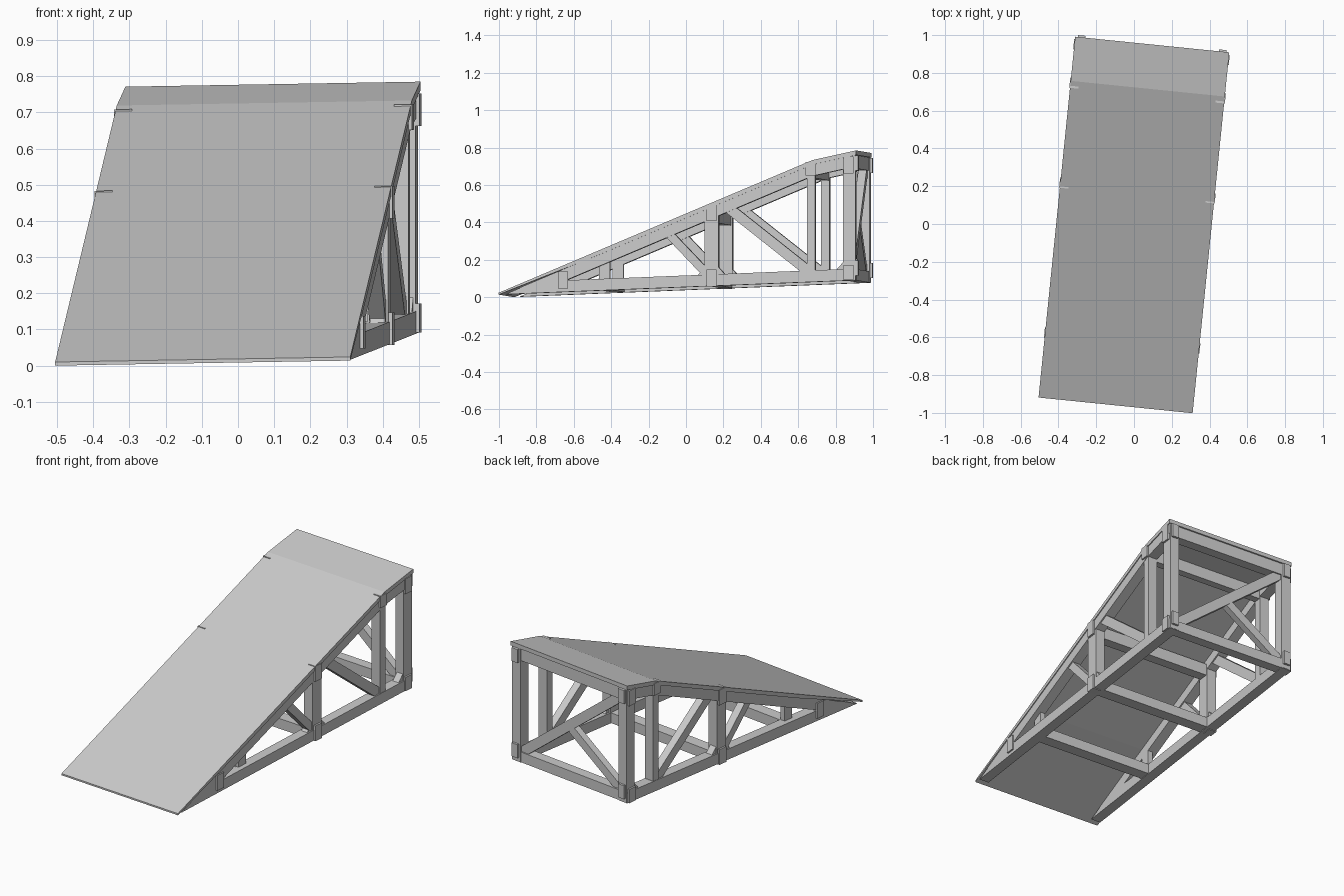
import bpy, bmesh, math
from mathutils import Vector

if "Cube" in bpy.data.objects:
    bpy.data.objects.remove(bpy.data.objects["Cube"])

YAW = math.radians(5.8)
ROLL = 0.017
TIP, KINK, BACK = -0.965, 0.72, 0.955
HW = 0.41            # half width of the deck
OUT, INN = 0.405, 0.345   # outer and inner faces of the side frames


def world(p):
    # ramp frame (u across, v along, z up) -> world
    u, v, z = p
    c, s = math.cos(YAW), math.sin(YAW)
    return Vector((c * u + s * v, -s * u + c * v, z + ROLL * u))


def zt(v):  # top surface of the deck
    if v <= KINK:
        return 0.017 + (v - TIP) * (0.726 - 0.017) / (KINK - TIP)
    return 0.726 + (v - KINK) * 0.052 / (BACK - KINK)


def zb(v):  # underside of the base rails
    return 0.046 + 0.04 * v


def prism(name, a, b):
    # solid between two matching outlines
    bm = bmesh.new()
    va = [bm.verts.new(world(p)) for p in a]
    vb = [bm.verts.new(world(p)) for p in b]
    n = len(a)
    bm.faces.new(va)
    bm.faces.new(vb[::-1])
    for i in range(n):
        j = (i + 1) % n
        bm.faces.new((va[j], va[i], vb[i], vb[j]))
    bmesh.ops.recalc_face_normals(bm, faces=bm.faces)
    me = bpy.data.meshes.new(name)
    bm.to_mesh(me)
    bm.free()
    ob = bpy.data.objects.new(name, me)
    bpy.context.collection.objects.link(ob)
    return ob


def side(name, profile, u0, u1):
    return prism(name, [(u0, v, z) for v, z in profile], [(u1, v, z) for v, z in profile])


def bar(name, a, b, width, depth, axis):
    # rectangular timber from a to b; depth is measured along axis
    a, b, n = Vector(a), Vector(b), Vector(axis)
    s = (b - a).cross(n).normalized() * width / 2
    n = n * depth / 2
    ring = [s + n, s - n, -s - n, -s + n]
    return prism(name, [a + r for r in ring], [b + r for r in ring])


def block(name, u, v, z):
    return side(name, [(v[0], z[0]), (v[1], z[0]), (v[1], z[1]), (v[0], z[1])], *u)


U, V = (1, 0, 0), (0, 1, 0)

# Deck panels
for i, (v0, v1) in enumerate([(TIP, -0.43), (-0.43, 0.19), (0.19, KINK), (KINK, BACK)]):
    lo0 = zt(v0) - (0.01 if i == 0 else 0.024)
    side(f"deck_panel_{i + 1}", [(v0, zt(v0)), (v1, zt(v1)), (v1, zt(v1) - 0.024), (v0, lo0)], -HW, HW)

# Side frames
for sgn, tag in ((1, "right"), (-1, "left")):
    o, i = sgn * OUT, sgn * INN
    mid = (o + i) / 2
    side(f"base_rail_{tag}", [(-0.93, zb(-0.93)), (-0.77, 0.077), (0.95, zb(0.95) + 0.062), (0.95, zb(0.95))], o, i)
    side(f"slope_beam_{tag}", [(-0.86, zt(-0.86) - 0.02), (KINK, zt(KINK) - 0.02), (0.95, zt(0.95) - 0.02),
                               (0.95, zt(0.95) - 0.085), (KINK, zt(KINK) - 0.085),
                               (-0.68, zt(-0.68) - 0.085)], o, i)
    # Posts
    for nm, v0, v1 in (("middle", 0.14, 0.215), ("upper", 0.69, 0.735), ("rear", 0.885, 0.952)):
        side(f"{nm}_post_{tag}", [(v0, zb(v0) + 0.002), (v1, zb(v1) + 0.002),
                                  (v1, zt(v1) - 0.03), (v0, zt(v0) - 0.03)], o * 0.995, i)
    block(f"short_post_{tag}", (mid, i), (-0.43, -0.37), (0.06, zt(-0.43) - 0.04))
    # Diagonal braces
    bar(f"long_brace_{tag}", (mid, 0.25, 0.485), (mid, 0.72, 0.115), 0.055, 0.045, U)
    bar(f"short_brace_{tag}", (mid, -0.06, 0.34), (mid, 0.15, 0.12), 0.045, 0.045, U)
    # Joint plates
    for k, (v, z, h) in enumerate([(-0.62, 0.085, 0.09), (0.178, 0.095, 0.09), (0.178, 0.445, 0.09),
                                   (0.915, 0.125, 0.08), (0.915, 0.70, 0.09), (0.71, 0.68, 0.07)]):
        block(f"joint_plate_{tag}_{k + 1}", (o * 0.9, o * 1.022), (v - 0.027, v + 0.027), (z - h / 2, z + h / 2))
    # Gussets where posts meet the rails
    for k, (v, w) in enumerate([(0.14, -0.04), (0.215, 0.04), (0.885, -0.04)]):
        zr = zb(v) + 0.055
        side(f"gusset_{tag}_{k + 1}", [(v, zr), (v + w, zr), (v, zr + 0.045)], o * 0.98, i * 1.03)
    # Rear bracket beside the post
    for k, z in enumerate((0.15, 0.71)):
        block(f"rear_bracket_{tag}_{k + 1}", (sgn * 0.355, sgn * 0.395), (0.94, 0.965), (z - 0.04, z + 0.04))

# Cross beams
for nm, v, z, w, h in (("base_cross_middle", 0.178, zb(0.178) + 0.033, 0.07, 0.06),
                       ("base_cross_front", -0.40, zb(-0.40) + 0.033, 0.07, 0.06),
                       ("base_cross_rear", 0.918, zb(0.918) + 0.032, 0.06, 0.06),
                       ("top_cross_middle", 0.178, 0.425, 0.06, 0.07),
                       ("top_cross_upper", 0.71, 0.665, 0.045, 0.07),
                       ("top_cross_rear", 0.918, 0.72, 0.06, 0.075)):
    block(nm, (-0.36, 0.36), (v - w / 2, v + w / 2), (z - h / 2, z + h / 2))

# Rear braces: one full diagonal and one half diagonal
bar("rear_brace_long", (0.36, 0.918, 0.13), (-0.36, 0.918, 0.70), 0.055, 0.045, V)
bar("rear_brace_short", (0.02, 0.918, 0.40), (-0.36, 0.918, 0.13), 0.05, 0.04, V)
